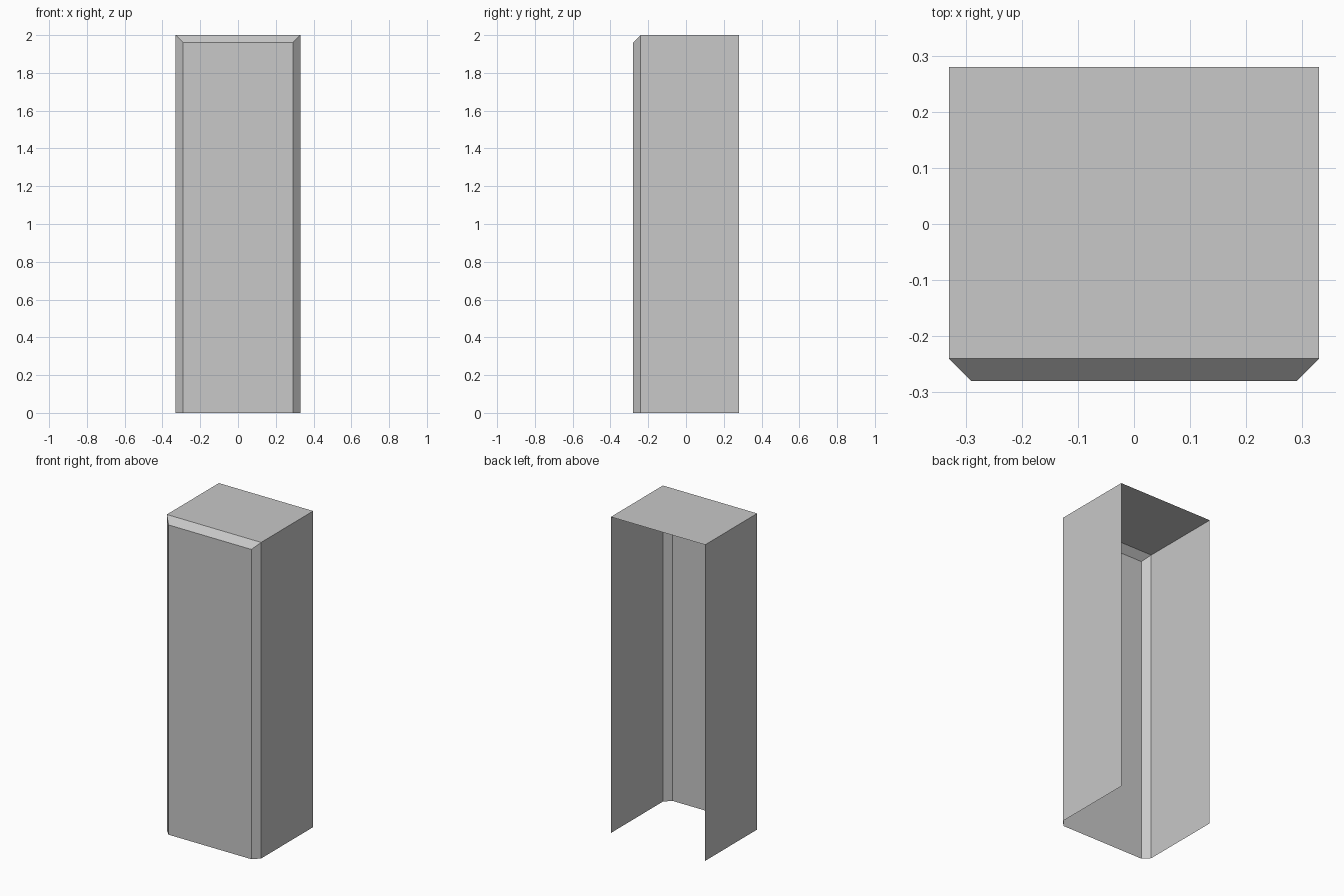
import bpy
import bmesh

if "Cube" in bpy.data.objects:
    bpy.data.objects.remove(bpy.data.objects["Cube"])

W, D, H, C = 0.33, 0.28, 2.0, 0.04   # half width, half depth, height, chamfer

grey = bpy.data.materials.new("light_grey")
grey.diffuse_color = (0.58, 0.58, 0.58, 1)
grey.use_nodes = True
grey.node_tree.nodes["Principled BSDF"].inputs["Base Color"].default_value = grey.diffuse_color

bm = bmesh.new()


def arch(y, inset):
    """Upside-down U outline, open at the floor."""
    w, h = W - inset, H - inset
    return [bm.verts.new((x, y, z)) for x, z in ((-w, 0), (-w, h), (w, h), (w, 0))]


# Cabinet shell: sides and top, then the chamfer, then the front panel
rings = [arch(D, 0), arch(-D + C, 0), arch(-D, C)]
for a, b in zip(rings, rings[1:]):
    for i in range(3):
        bm.faces.new((a[i], b[i], b[i + 1], a[i + 1]))
bm.faces.new(rings[-1][::-1])

# Point normals outward (back and bottom stay open)
bm.normal_update()
for f in bm.faces:
    c = f.calc_center_median()
    c.z -= H / 2
    if f.normal.dot(c) < 0:
        f.normal_flip()

mesh = bpy.data.meshes.new("cabinet_shell")
bm.to_mesh(mesh)
bm.free()
mesh.materials.append(grey)
shell = bpy.data.objects.new("cabinet_shell", mesh)
bpy.context.collection.objects.link(shell)
